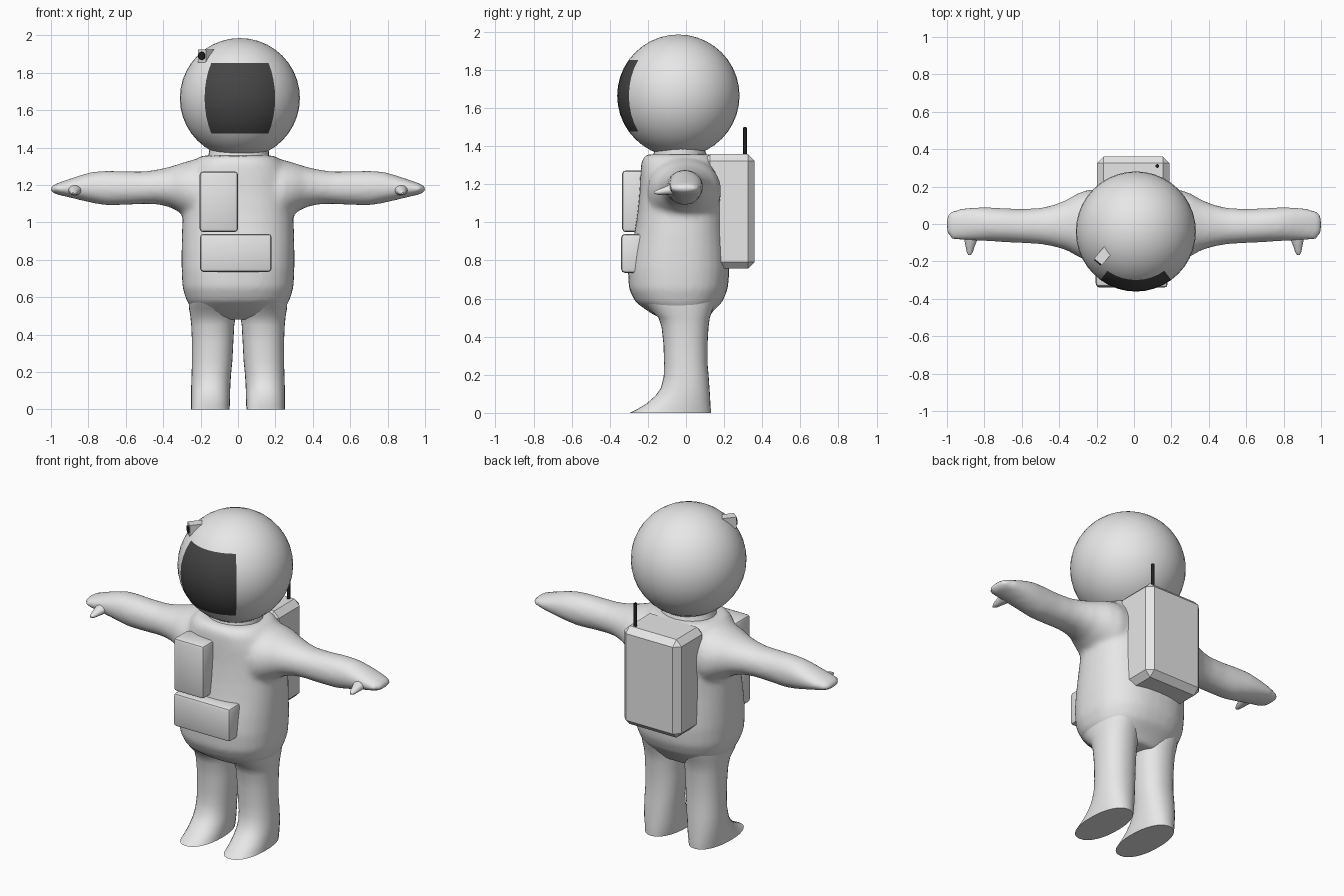
import bpy, bmesh, math
from mathutils import Vector, Matrix

if "Cube" in bpy.data.objects:
    bpy.data.objects.remove(bpy.data.objects["Cube"])


def mat(name, v):
    m = bpy.data.materials.new(name)
    m.diffuse_color = (v, v, v, 1)
    m.use_nodes = True
    m.node_tree.nodes["Principled BSDF"].inputs["Base Color"].default_value = m.diffuse_color
    return m


SUIT = mat("suit_grey", 0.8)
VISOR = mat("visor_dark", 0.06)
BLACK = mat("black", 0.015)


def finish(bm, name, *mats, angle=40):
    bmesh.ops.recalc_face_normals(bm, faces=bm.faces)
    me = bpy.data.meshes.new(name)
    bm.to_mesh(me)
    bm.free()
    ob = bpy.data.objects.new(name, me)
    bpy.context.collection.objects.link(ob)
    for m in mats:
        me.materials.append(m)
    bpy.ops.object.select_all(action='DESELECT')
    ob.select_set(True)
    bpy.context.view_layer.objects.active = ob
    bpy.ops.object.shade_smooth_by_angle(angle=math.radians(angle))
    return ob


def loft(bm, rings, n=32, power=2.0):
    """Skin closed rings given as (centre, half-axis u, half-axis v)."""
    loops = []
    for c, u, v in rings:
        loop = []
        for i in range(n):
            t = 2 * math.pi * i / n
            a, b = (math.copysign(abs(f) ** (2 / power), f) for f in (math.cos(t), math.sin(t)))
            loop.append(bm.verts.new(Vector(c) + a * Vector(u) + b * Vector(v)))
        loops.append(loop)
    for p, q in zip(loops, loops[1:]):
        for i in range(n):
            j = (i + 1) % n
            bm.faces.new((p[i], p[j], q[j], q[i]))
    bm.faces.new(loops[0])
    bm.faces.new(loops[-1])


def upright(rows):
    """Rows of z, x min, x max, y min, y max."""
    return [(((x0 + x1) / 2, (y0 + y1) / 2, z), ((x1 - x0) / 2, 0, 0), (0, (y1 - y0) / 2, 0))
            for z, x0, x1, y0, y1 in rows]


def box(name, lo, hi, bevel, segments=2):
    lo, hi = Vector(lo), Vector(hi)
    bm = bmesh.new()
    bmesh.ops.create_cube(bm, size=1, matrix=Matrix.Translation((lo + hi) / 2) @ Matrix.Diagonal((*(hi - lo), 1)))
    bmesh.ops.bevel(bm, geom=bm.edges[:], offset=bevel, segments=segments, affect='EDGES', profile=0.5)
    return finish(bm, name, SUIT, angle=30)


# Torso and arms, blended into one soft suit
TORSO = [(0.48, .18, -.10, .10), (0.52, .235, -.18, .13), (0.58, .275, -.265, .19),
         (0.65, .297, -.30, .22), (0.75, .302, -.305, .228), (0.85, .302, -.29, .222),
         (0.95, .30, -.27, .215), (1.05, .295, -.255, .215), (1.15, .29, -.245, .21),
         (1.25, .275, -.24, .192), (1.32, .24, -.235, .175), (1.357, .20, -.21, .15)]
# x, z min, z max, y min, y max
ARM = [(.15, .98, 1.34, -.20, .18), (.24, 1.00, 1.335, -.20, .185), (.30, 1.045, 1.318, -.175, .165),
       (.36, 1.08, 1.298, -.14, .13), (.43, 1.096, 1.282, -.12, .102), (.50, 1.098, 1.272, -.108, .086),
       (.60, 1.093, 1.273, -.102, .08), (.70, 1.09, 1.276, -.097, .085), (.78, 1.103, 1.27, -.092, .09),
       (.85, 1.12, 1.25, -.09, .09), (.92, 1.137, 1.226, -.087, .084), (.975, 1.15, 1.206, -.083, .072),
       (1.005, 1.166, 1.192, -.05, .045)]
bm = bmesh.new()
loft(bm, upright([(z, -w, w, a, b) for z, w, a, b in TORSO]), power=2.4)
for s in (-1, 1):
    loft(bm, [((s * x, (a + b) / 2, (z0 + z1) / 2), (0, (b - a) / 2, 0), (0, 0, (z1 - z0) / 2))
              for x, z0, z1, a, b in ARM], power=2.1)
suit = finish(bm, "torso_and_arms", SUIT)
rm = suit.modifiers.new("blend", 'REMESH')
rm.mode = 'VOXEL'
rm.voxel_size = 0.016
rm.use_smooth_shade = True
sm = suit.modifiers.new("soften", 'SMOOTH')
sm.factor = 0.5
sm.iterations = 8

# Legs with pointed boots, and thumbs
LEG = [(0, .045, .25, -.295, .13), (.02, .044, .25, -.255, .13), (.05, .043, .25, -.205, .128),
       (.09, .042, .25, -.16, .126), (.13, .041, .25, -.132, .123), (.19, .037, .248, -.117, .119),
       (.26, .03, .246, -.115, .113), (.36, .025, .246, -.118, .113), (.45, .02, .25, -.128, .118),
       (.50, .012, .255, -.145, .125), (.54, .01, .262, -.19, .14), (.60, .01, .265, -.24, .16)]
for side, s in (("right", -1), ("left", 1)):
    bm = bmesh.new()
    loft(bm, upright([(z, *sorted((s * a, s * b)), c, d) for z, a, b, c, d in LEG]), power=2.2)
    finish(bm, side + "_leg", SUIT, angle=50)
    bm = bmesh.new()
    loft(bm, [((s * x, y, z), (r, 0, 0), (0, 0, r * .8)) for x, y, z, r in
              ((.87, -.05, 1.175, .04), (.873, -.09, 1.17, .033), (.876, -.12, 1.163, .024),
               (.878, -.148, 1.158, .017), (.879, -.167, 1.156, .006))], n=12)
    finish(bm, side + "_thumb", SUIT, angle=60)

# Neck ring
bm = bmesh.new()
loft(bm, upright([(1.33, -.165, .165, -.18, .12), (1.375, -.155, .165, -.165, .10), (1.42, -.15, .16, -.16, .09)]))
finish(bm, "neck_ring", SUIT)

# Helmet, with the visor as the front faces between the bounding rings
C = Vector((0.01, -0.04, 1.664))
bm = bmesh.new()
bmesh.ops.create_uvsphere(bm, u_segments=40, v_segments=20, radius=0.321)
for f in bm.faces:
    p = f.calc_center_median()
    lat = math.degrees(math.asin(p.z / p.length))
    lon = math.degrees(math.atan2(p.x, -p.y))
    f.material_index = int(abs(lat) < 36 and abs(lon) < 36)
bmesh.ops.translate(bm, verts=bm.verts, vec=C)
finish(bm, "helmet", SUIT, VISOR)

# Helmet camera and its lens, turned to follow the helmet
frame = Matrix.Translation((-.165, -.17, 1.89)) @ Matrix.Rotation(math.radians(-40), 4, 'Z')
bm = bmesh.new()
bmesh.ops.create_cube(bm, size=1, matrix=frame @ Matrix.Diagonal((.055, .085, .07, 1)))
finish(bm, "helmet_camera", SUIT, angle=20)
bm = bmesh.new()
bmesh.ops.create_cone(bm, cap_ends=True, segments=16, radius1=.022, radius2=.022, depth=.008,
                      matrix=frame @ Matrix.Translation((0, -.045, 0)) @ Matrix.Rotation(math.pi / 2, 4, 'X'))
finish(bm, "camera_lens", BLACK)

# Chest packs, backpack and antenna
box("upper_chest_pack", (-.205, -.335, .948), (0, -.19, 1.272), .018)
box("lower_chest_pack", (-.203, -.34, .735), (.18, -.22, .938), .018)
box("backpack", (-.197, .09, .757), (.19, .36, 1.357), .035, 1)
bm = bmesh.new()
bmesh.ops.create_cone(bm, cap_ends=True, segments=12, radius1=.01, radius2=.01, depth=.2,
                      matrix=Matrix.Translation((.125, .31, 1.4)))
bmesh.ops.bevel(bm, geom=[e for e in bm.edges if all(v.co.z > 1.49 for v in e.verts)],
                offset=.004, segments=2, affect='EDGES')
finish(bm, "antenna", BLACK)
